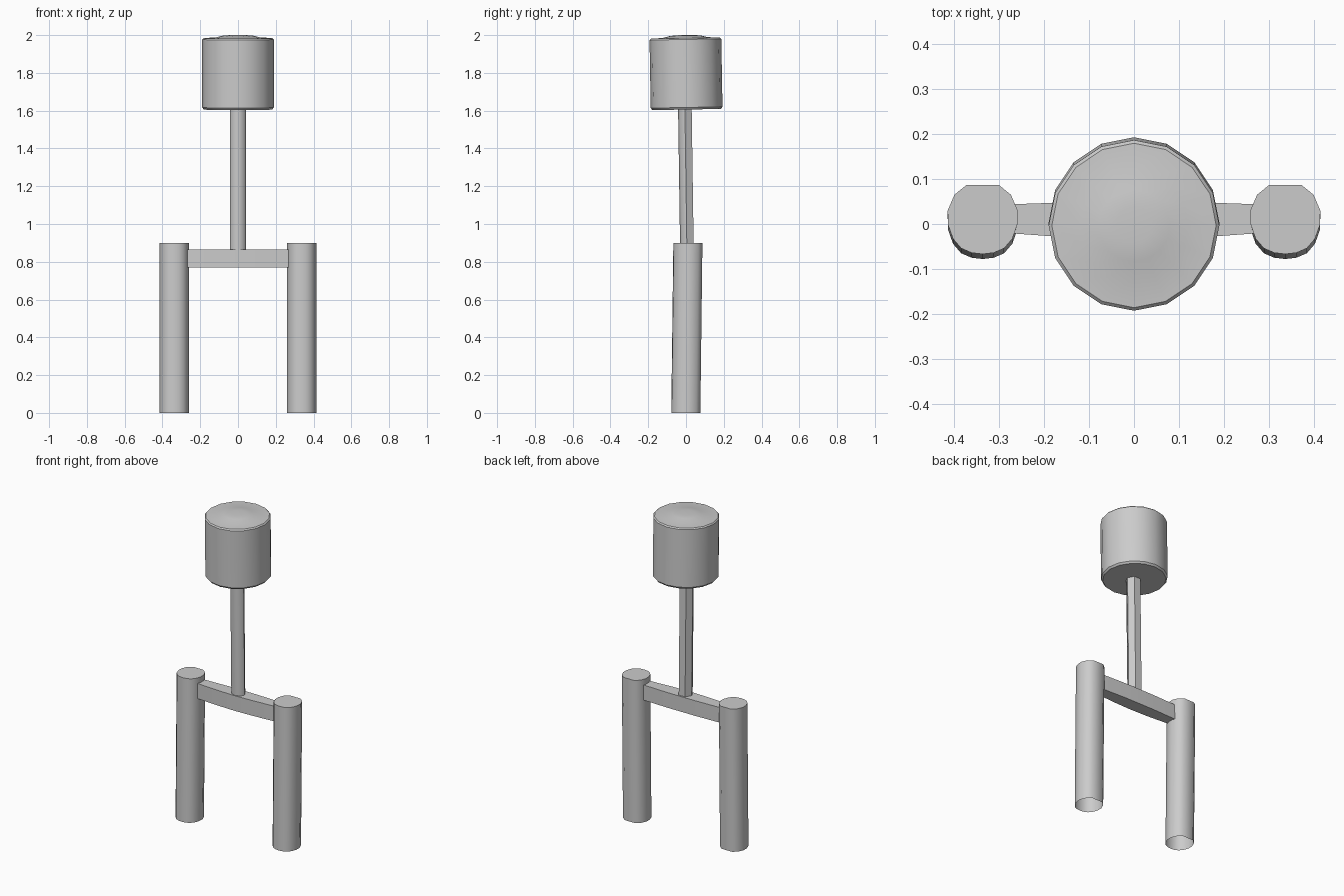
import bpy, bmesh, math
from mathutils import Vector

if "Cube" in bpy.data.objects:
    bpy.data.objects.remove(bpy.data.objects["Cube"])


def finish(name, bm, angle=40):
    bmesh.ops.recalc_face_normals(bm, faces=bm.faces)
    me = bpy.data.meshes.new(name)
    bm.to_mesh(me)
    bm.free()
    ob = bpy.data.objects.new(name, me)
    bpy.context.collection.objects.link(ob)
    bpy.ops.object.select_all(action='DESELECT')
    ob.select_set(True)
    bpy.context.view_layer.objects.active = ob
    bpy.ops.object.shade_smooth_by_angle(angle=math.radians(angle))
    return ob


def mirrored(half):
    """Complete a half outline (back to front, x >= 0) across x = 0."""
    return half + [(-x, y) for x, y in reversed(half) if x > 0]


def prism(name, outline, bottom, top, cap_bottom=True, angle=40):
    """Extrude an outline between two centre points, so it may lean."""
    bm = bmesh.new()
    lo, hi = [[bm.verts.new(Vector(c) + Vector((x, y, 0))) for x, y in outline]
              for c in (bottom, top)]
    n = len(outline)
    for i in range(n):
        j = (i + 1) % n
        bm.faces.new((lo[i], lo[j], hi[j], hi[i]))
    bm.faces.new(hi)
    if cap_bottom:
        bm.faces.new(lo)
    # keep the outward direction even when the bottom is open
    ob = finish(name, bm, angle)
    return ob


# Legs: rounded front, flat back, leaning slightly, open underneath
leg_half = [(0.036, 0.077), (0.063, 0.055), (0.078, 0.02), (0.077, -0.012),
            (0.066, -0.043), (0.048, -0.064), (0.025, -0.074), (0, -0.077)]
for side, x in (("left", -0.337), ("right", 0.337)):
    prism(side + "_leg", mirrored(leg_half), (x, -0.001, 0), (x, 0.01, 0.9),
          cap_bottom=False)

# Crossbar: bowed forward in the middle
bar_half = [(0.1, 0.05), (0.27, 0.044), (0.27, -0.021), (0.13, -0.031), (0, -0.035)]
prism("crossbar", mirrored(bar_half), (0, 0, 0.77), (0, 0, 0.865))

# Neck: leans forward towards the head
neck_half = [(0.022, 0.036), (0.043, 0), (0.033, -0.024), (0, -0.036)]
prism("neck", mirrored(neck_half), (0, 0.005, 0.85), (0, -0.006, 1.62), angle=50)

# Head: sixteen-sided drum with chamfered rims and a low domed top
profile = [(0.181, -0.194), (0.19, -0.183), (0.19, 0.177), (0.183, 0.184),
           (0.12, 0.187), (0.08, 0.197), (0.04, 0.2)]
bm = bmesh.new()
n = 16
rings = [[bm.verts.new((r * math.cos(2 * math.pi * i / n),
                        r * math.sin(2 * math.pi * i / n), z)) for i in range(n)]
         for r, z in profile]
for a, b in zip(rings, rings[1:]):
    for i in range(n):
        j = (i + 1) % n
        bm.faces.new((a[i], a[j], b[j], b[i]))
bm.faces.new(rings[0])
bm.faces.new(rings[-1])
head = finish("head", bm, 35)
head.location = (0, 0, 1.8)
head.rotation_euler.x = math.radians(1)
